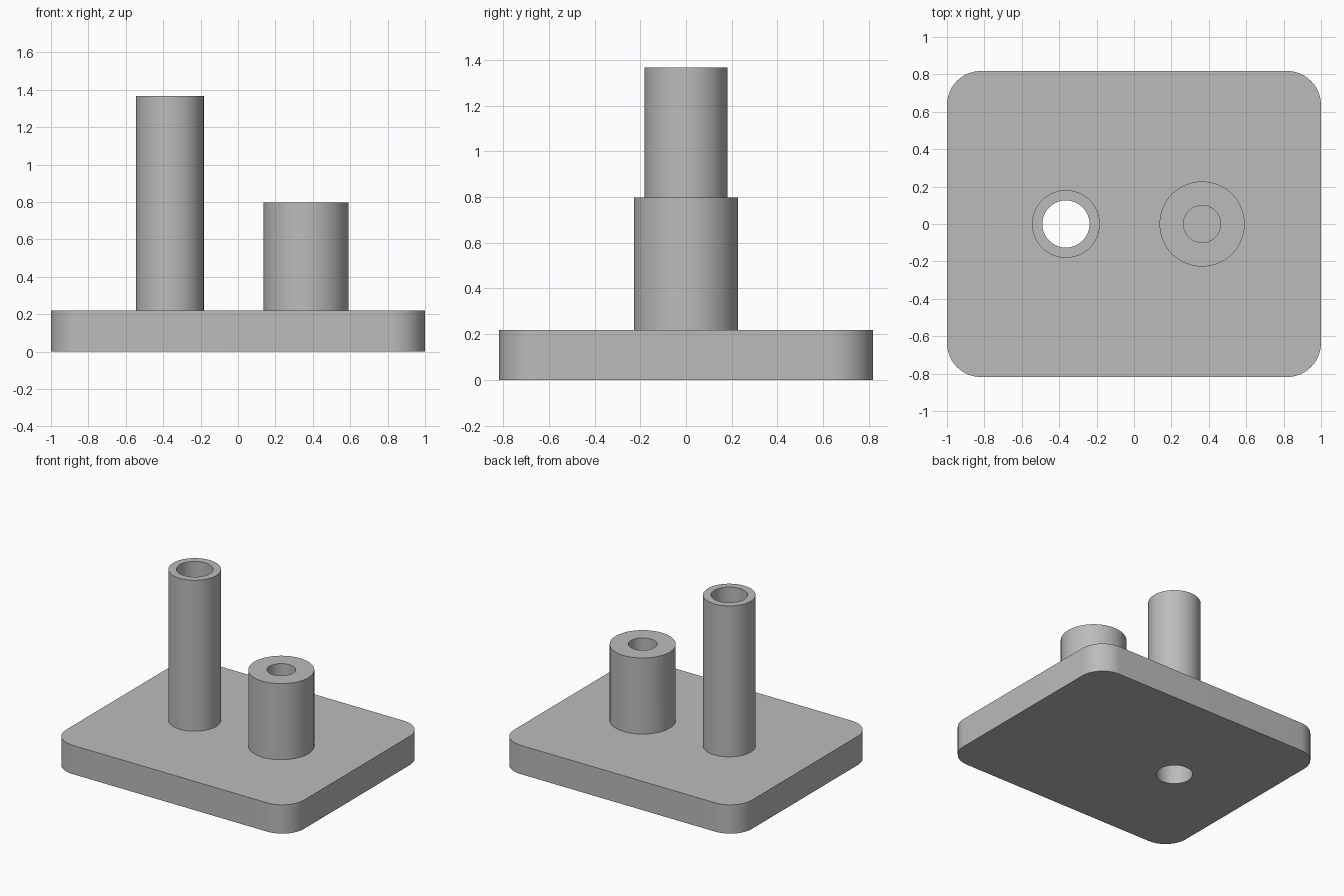
import bpy, bmesh, math

if "Cube" in bpy.data.objects:
    bpy.data.objects.remove(bpy.data.objects["Cube"])

PLATE_X, PLATE_Y, PLATE_H = 1.0, 0.818, 0.219
CORNER_R = 0.182

grey = bpy.data.materials.new("plain grey")
grey.diffuse_color = (0.5, 0.5, 0.5, 1)
grey.use_nodes = True
grey.node_tree.nodes["Principled BSDF"].inputs["Base Color"].default_value = grey.diffuse_color


def prism(name, outline, z0, z1):
    """Extrude a closed xy outline from z0 to z1."""
    bm = bmesh.new()
    face = bm.faces.new([bm.verts.new((x, y, z0)) for x, y in outline])
    ext = bmesh.ops.extrude_face_region(bm, geom=[face])
    top = [v for v in ext["geom"] if isinstance(v, bmesh.types.BMVert)]
    bmesh.ops.translate(bm, verts=top, vec=(0, 0, z1 - z0))
    bmesh.ops.recalc_face_normals(bm, faces=bm.faces)
    mesh = bpy.data.meshes.new(name)
    bm.to_mesh(mesh)
    bm.free()
    mesh.materials.append(grey)
    obj = bpy.data.objects.new(name, mesh)
    bpy.context.collection.objects.link(obj)
    return obj


def circle(cx, r, n=96):
    return [(cx + r * math.cos(2 * math.pi * i / n),
             r * math.sin(2 * math.pi * i / n)) for i in range(n)]


def rounded_rect(hx, hy, r, n=16):
    pts = []
    for q, (sx, sy) in enumerate([(1, 1), (-1, 1), (-1, -1), (1, -1)]):
        for i in range(n + 1):
            a = math.pi / 2 * (q + i / n)
            pts.append((sx * (hx - r) + r * math.cos(a),
                        sy * (hy - r) + r * math.sin(a)))
    return pts


def combine(body, tool, operation):
    """Apply a boolean and remove the helper."""
    bpy.context.view_layer.objects.active = body
    mod = body.modifiers.new("boolean", 'BOOLEAN')
    mod.operation, mod.object, mod.solver = operation, tool, 'EXACT'
    bpy.ops.object.modifier_apply(modifier=mod.name)
    bpy.data.objects.remove(tool)


# base plate with rounded corners
body = prism("base_plate_with_posts",
             rounded_rect(PLATE_X, PLATE_Y, CORNER_R), 0, PLATE_H)

# tall tube (bored right through) and short boss (blind bore down to the plate)
for name, cx, r, bore, top, floor in [
        ("tall_tube", -0.364, 0.181, 0.126, 1.366, -0.1),
        ("short_boss", 0.364, 0.2275, 0.099, 0.797, PLATE_H)]:
    combine(body, prism(name, circle(cx, r), PLATE_H / 2, top), 'UNION')
    combine(body, prism(name + "_bore", circle(cx, bore), floor, top + 0.1), 'DIFFERENCE')

# smooth round walls, keep rims sharp
bpy.ops.object.select_all(action='DESELECT')
body.select_set(True)
bpy.context.view_layer.objects.active = body
bpy.ops.object.shade_smooth_by_angle(angle=math.radians(30))
